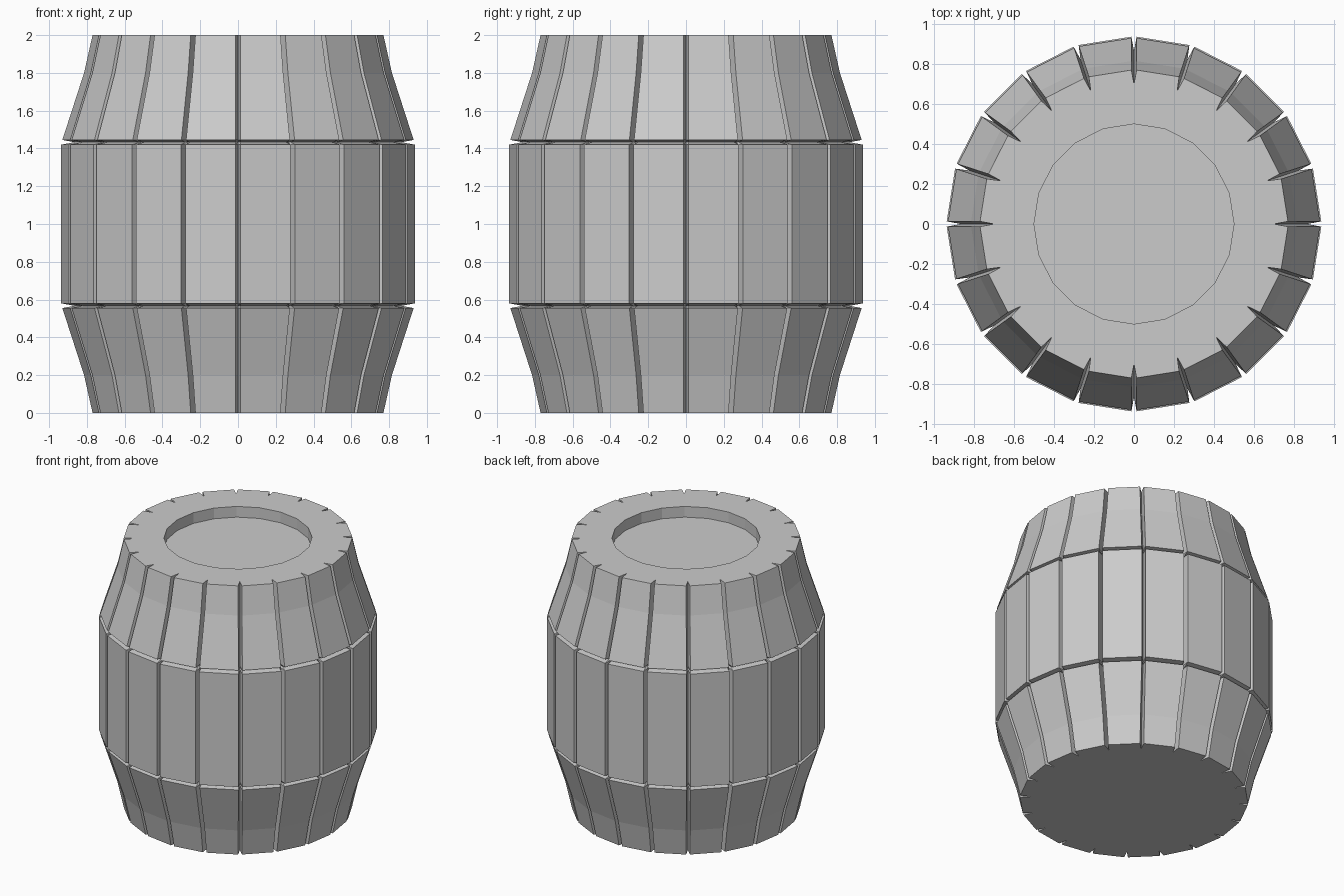
import bpy, bmesh
from math import pi, sin, cos

if "Cube" in bpy.data.objects:
    bpy.data.objects.remove(bpy.data.objects["Cube"])

N = 20            # staves
HALF_GAP = 0.013  # half width of the V grooves
DEPTH = 0.07      # groove depth

# (height, outer radius, groove bottom radius)
lower = [(0, 0.77, 0.77 - DEPTH), (0.2, 0.815, 0.815 - DEPTH), (0.555, 0.93, 0.865),
         (0.567, 0.865, 0.865), (0.58, 0.937, 0.865)]
profile = lower + [(2 - z, r, t) for z, r, t in reversed(lower)]

bm = bmesh.new()


def polar(r, a, z):
    return bm.verts.new((r * cos(a), r * sin(a), z))


def stave_ring(z, r, tip):
    ring = []
    for i in range(N):
        a, b, g = 2 * pi * i / N, 2 * pi * (i + 1) / N, HALF_GAP / r
        ring += [polar(tip, a, z), polar(r, a + g, z), polar(r, b - g, z)]
    return ring


def bridge(lo, hi):
    n = len(lo)
    for i in range(n):
        j = (i + 1) % n
        bm.faces.new((lo[i], lo[j], hi[j], hi[i]))


# Staves with vertical and horizontal V grooves
rings = [stave_ring(*p) for p in profile]
for lo, hi in zip(rings, rings[1:]):
    bridge(lo, hi)

# Flat bottom
bm.faces.new(rings[0][::-1])

# Lid rim and round recess
rim = [polar(0.5, 2 * pi * i / N, 2.0) for i in range(N)]
floor = [polar(0.5, 2 * pi * i / N, 1.92) for i in range(N)]
top = rings[-1]
for i in range(N):
    j = (i + 1) % N
    bm.faces.new((top[3 * i], top[3 * i + 1], top[3 * i + 2], top[3 * j], rim[j], rim[i]))
bridge(rim, floor)
bm.faces.new(floor)

bmesh.ops.recalc_face_normals(bm, faces=bm.faces)
mesh = bpy.data.meshes.new("barrel")
bm.to_mesh(mesh)
bm.free()
bpy.context.collection.objects.link(bpy.data.objects.new("barrel", mesh))
